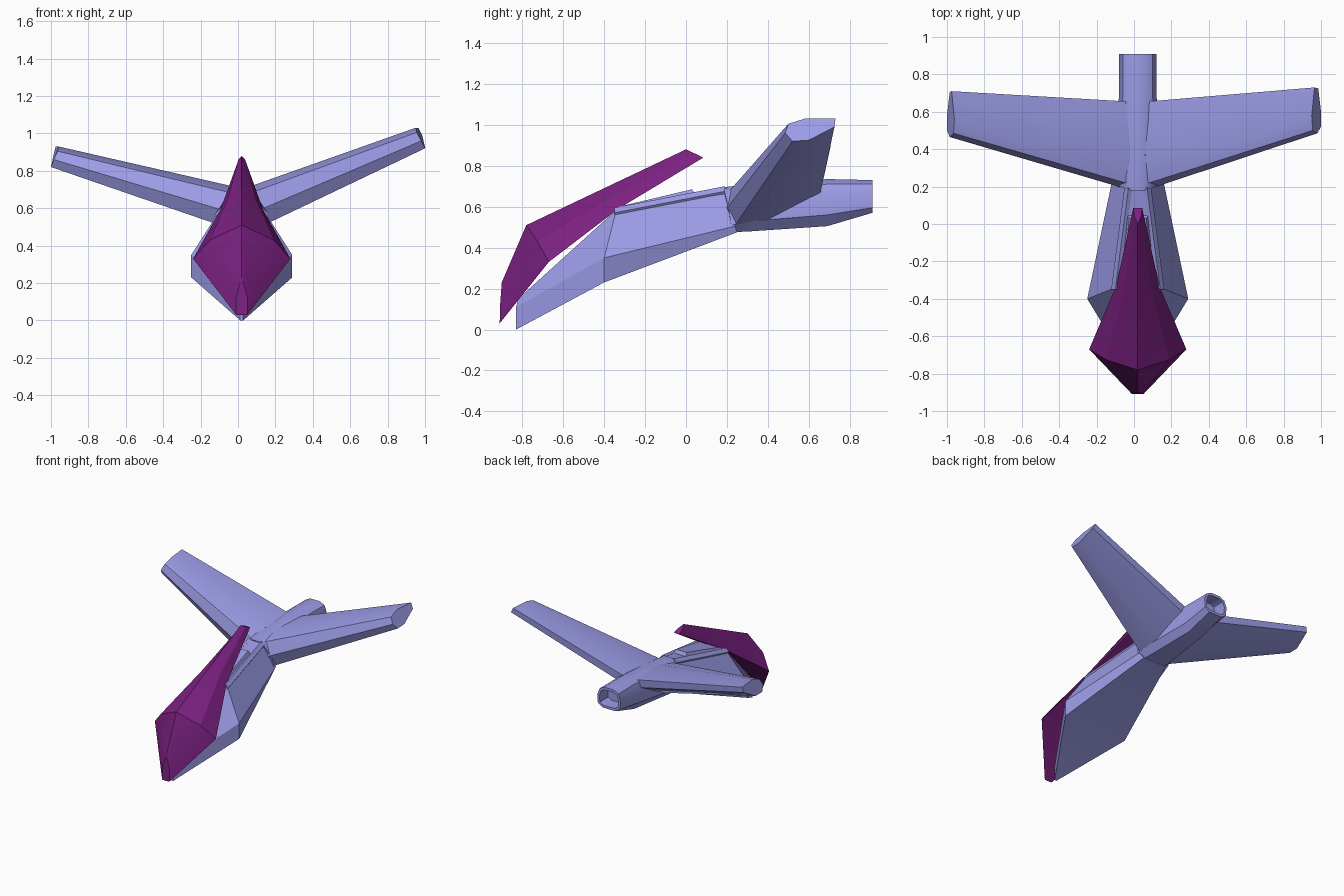
import bpy, bmesh, math
from mathutils import Vector

if "Cube" in bpy.data.objects:
    bpy.data.objects.remove(bpy.data.objects["Cube"])

CX = 0.02  # hull centreline


def loft(name, rings, smooth=30, recess=0.0):
    """Bridge closed rings of points into a capped solid; optionally recess the last cap."""
    bm = bmesh.new()
    loops = [[bm.verts.new(p) for p in r] for r in rings]
    n = len(loops[0])
    for a, b in zip(loops, loops[1:]):
        for i in range(n):
            j = (i + 1) % n
            bm.faces.new((a[i], a[j], b[j], b[i]))
    bm.faces.new(loops[0][::-1])
    end = bm.faces.new(loops[-1])
    bmesh.ops.recalc_face_normals(bm, faces=bm.faces[:])
    if recess:
        bmesh.ops.inset_region(bm, faces=[end], thickness=0.02)
        inner = bmesh.ops.extrude_discrete_faces(bm, faces=[end])["faces"][0]
        for v in inner.verts:
            v.co.y -= recess
    me = bpy.data.meshes.new(name)
    bm.to_mesh(me)
    bm.free()
    ob = bpy.data.objects.new(name, me)
    bpy.context.collection.objects.link(ob)
    if smooth:
        bpy.ops.object.select_all(action='DESELECT')
        ob.select_set(True)
        bpy.context.view_layer.objects.active = ob
        bpy.ops.object.shade_smooth_by_angle(angle=math.radians(smooth))
    return ob


def mirrored(half):
    """Half section (half width, y, z) -> full ring; zero-width points stay single."""
    right = [(CX + w, y, z) for w, y, z in half]
    left = [(CX - w, y, z) for w, y, z in reversed(half) if w > 0]
    return right + left


# main hull: pointed nose, broad shoulder, narrow waist
loft("hull", [mirrored(h) for h in (
    [(.008, -.83, .0), (.008, -.83, .11), (.008, -.82, .15)],
    [(.27, -.40, .23), (.27, -.40, .35), (.12, -.34, .585)],
    [(.10, .25, .475), (.135, .24, .505), (.05, .20, .69)],
)], 15)

# tapered hatch on the top deck
loft("deck_hatch", [mirrored(h) for h in (
    [(.10, -.34, .57), (.085, -.33, .60)],
    [(.06, .05, .65), (.045, .03, .685)],
)], 0)

# raised frames along the side panels
for side in (-1, 1):
    ends = ((.13, -.35, .56), (.06, .19, .665))
    loft("side_rail", [[(CX + side * (w + dx), y, z + dz) for dx, dz in
                        ((0, -.01), (.012, .01), (-.01, .035), (-.03, .025))]
                       for w, y, z in ends], 0)

# tail boom with a recessed exhaust
loft("tail_boom", [mirrored(h) for h in (
    [(.09, .22, .475), (.135, .22, .51), (.12, .21, .58), (.07, .19, .67), (.04, .18, .695)],
    [(.085, .32, .48), (.13, .32, .53), (.125, .32, .62), (.085, .32, .69), (.04, .32, .71)],
    [(.06, .69, .505), (.095, .69, .56), (.10, .69, .65), (.08, .69, .71), (.04, .69, .735)],
    [(.055, .91, .57), (.095, .91, .595), (.10, .91, .66), (.08, .91, .71), (.04, .91, .73)],
)], 35, recess=.10)

# wings: same root mirrored, the two tips sit at different heights
root = [(.03, .21, .675), (.04, .36, .715), (.05, .655, .715), (.07, .655, .66),
        (.10, .40, .53), (.12, .24, .51), (.07, .19, .58)]
tips = {
    1: [(.955, .50, 1.005), (.95, .58, 1.03), (.965, .73, 1.03), (.985, .725, .99),
        (1.0, .60, .925), (1.0, .52, .92), (.98, .485, .96)],
    -1: [(.965, .485, .905), (.96, .56, .93), (.975, .71, .93), (.985, .705, .89),
         (1.0, .58, .82), (1.0, .50, .82), (.985, .465, .86)],
}
for side, name in ((1, "right_wing"), (-1, "left_wing")):
    loft(name, [[(CX + side * x, y, z) for x, y, z in root],
                [(side * x, y, z) for x, y, z in tips[side]]], 35)

# faceted coloured nose shield sweeping up over the deck
shield = loft("nose_shield", [mirrored(h) for h in (
    [(.03, -.91, .03), (.032, -.908, .12), (.0, -.90, .23)],
    [(.26, -.67, .33), (.17, -.725, .43), (.0, -.78, .51)],
    [(.115, -.33, .59), (.075, -.36, .65), (.0, -.39, .695)],
    [(.024, .085, .84), (.018, .04, .86), (.0, .0, .88)],
)], 20)
mat = bpy.data.materials.new("purple")
mat.diffuse_color = (.20, .015, .22, 1)
mat.use_nodes = True
mat.node_tree.nodes["Principled BSDF"].inputs["Base Color"].default_value = mat.diffuse_color
shield.data.materials.append(mat)

# pale blue for the body
blue = bpy.data.materials.new("pale_blue")
blue.diffuse_color = (.33, .33, .80, 1)
blue.use_nodes = True
blue.node_tree.nodes["Principled BSDF"].inputs["Base Color"].default_value = blue.diffuse_color
for ob in bpy.context.collection.objects:
    if ob is not shield and ob.name != "nose_shield":
        ob.data.materials.append(blue)
